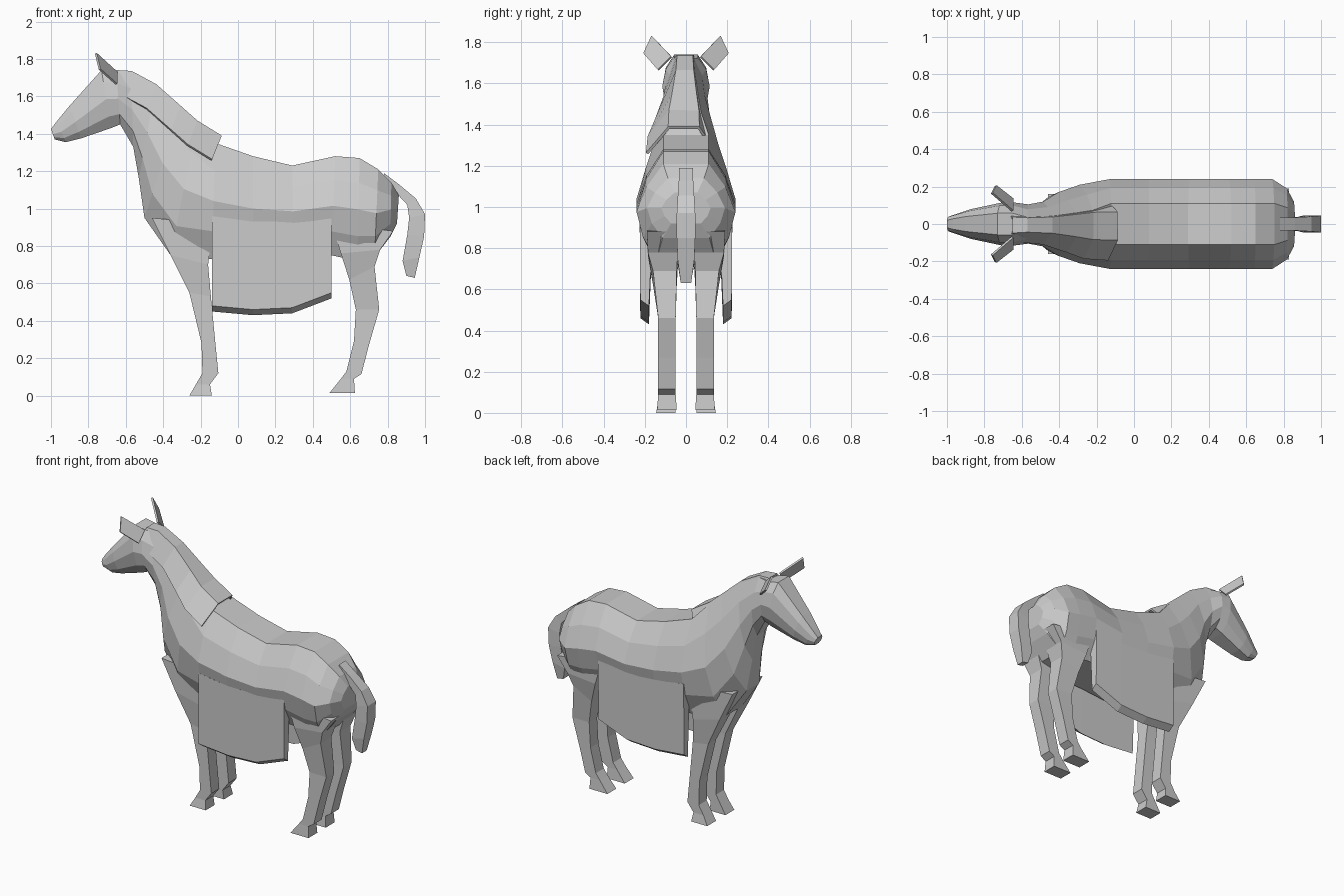
import bpy, bmesh

coat = bpy.data.materials.new("plain_grey")
coat.diffuse_color = (0.6, 0.6, 0.6, 1)


def loft(name, rings, cap=True, mirror=False, thick=0):
    """Skin a list of equal-length rings; open strips when cap is False."""
    bm = bmesh.new()
    rows = [[bm.verts.new(p) for p in ring] for ring in rings]
    n = len(rows[0])
    for a, b in zip(rows, rows[1:]):
        for i in range(n if cap else n - 1):
            j = (i + 1) % n
            bm.faces.new((a[i], a[j], b[j], b[i]))
    if cap:
        bm.faces.new(rows[0])
        bm.faces.new(rows[-1])
    bmesh.ops.recalc_face_normals(bm, faces=bm.faces)
    mesh = bpy.data.meshes.new(name)
    bm.to_mesh(mesh)
    bm.free()
    mesh.materials.append(coat)
    ob = bpy.data.objects.new(name, mesh)
    bpy.context.collection.objects.link(ob)
    if thick:
        mod = ob.modifiers.new("thickness", 'SOLIDIFY')
        mod.thickness, mod.offset = thick, 0
    if mirror:
        mod = ob.modifiers.new("mirror", 'MIRROR')
        mod.use_axis = (False, True, False)
        mod.use_mirror_merge = False
    return ob


def oval(tx, tz, bx, bz, w, shape):
    """Ten-sided ring between a top and a bottom point."""
    half = [(tx + (bx - tx) * t, w * k, tz + (bz - tz) * t) for t, k in shape]
    return half + [(x, -y, z) for x, y, z in reversed(half)]


TRUNK = ((0, .46), (.24, .8), (.5, 1), (.76, .87), (1, .6))
NECK = ((0, .35), (.22, .75), (.5, 1), (.78, .85), (1, .4))
HEAD = ((0, .5), (.2, .85), (.5, 1), (.8, .85), (1, .5))

# Body, neck and head: top x, top z, bottom x, bottom z, half width
trunk = [(.86, 1.07, .85, .92, .12), (.82, 1.14, .815, .85, .19),
         (.75, 1.21, .73, .74, .24), (.65, 1.27, .64, .72, .24),
         (.52, 1.28, .5, .75, .24), (.29, 1.23, .3, .74, .24),
         (.08, 1.28, .08, .72, .24), (-.12, 1.35, -.14, .73, .24)]
neck = [(-.22, 1.46, -.36, .75, .21), (-.31, 1.54, -.5, .95, .17),
        (-.44, 1.655, -.53, 1.16, .12), (-.57, 1.725, -.56, 1.33, .105)]
head = [(-.65, 1.725, -.63, 1.45, .115), (-.73, 1.74, -.68, 1.43, .115),
        (-.9, 1.55, -.84, 1.375, .08), (-.97, 1.465, -.92, 1.355, .055),
        (-1, 1.425, -.98, 1.37, .04)]
loft("body", [oval(*r, TRUNK) for r in trunk]
     + [oval(*r, NECK) for r in neck] + [oval(*r, HEAD) for r in head])


# Legs: front x, front z, back x, back z, inner y, outer y
def leg(name, rows):
    loft(name, [[(fx, yi, fz), (bx, yi, bz), (bx, yo, bz), (fx, yo, fz)]
                for fx, fz, bx, bz, yi, yo in rows], mirror=True)


leg("front_leg", [(-.46, .95, -.13, .92, .03, .16), (-.36, .75, -.16, .7, .04, .155),
                  (-.26, .55, -.145, .53, .05, .135), (-.195, .28, -.12, .27, .05, .135),
                  (-.19, .12, -.105, .12, .05, .135), (-.225, .06, -.15, .06, .05, .135),
                  (-.26, 0, -.14, 0, .05, .145)])
leg("hind_leg", [(.5, .92, .83, .88, .05, .19), (.55, .76, .76, .78, .04, .185),
                 (.595, .62, .73, .69, .045, .16), (.63, .46, .755, .46, .05, .135),
                 (.62, .29, .70, .27, .05, .135), (.58, .13, .66, .115, .05, .135),
                 (.55, .09, .62, .09, .05, .135), (.49, .015, .625, .015, .045, .14)])

# Side flaps hanging from the trunk: x, top z, bottom z
loft("side_flap", [[(x, .16, zt), (x, .225, zt), (x, .222, zb + .03), (x, .18, zb)]
                   for x, zt, zb in ((-.14, .96, .45), (.08, .93, .43),
                                     (.29, .93, .44), (.5, .95, .52))], mirror=True)

# Ears
loft("ear", [[(-.65, .07, 1.73), (-.65, .135, 1.665)],
             [(-.76, .165, 1.83), (-.74, .205, 1.745)]],
     cap=False, mirror=True, thick=.012)

# Mane lying over the crest and falling to one side
mane = [(-.65, 1.73, .115)] + [(r[0], r[1], r[4]) for r in reversed(neck)] + [(-.09, 1.38, .22)]
loft("mane", [[(x - .03, w * .42, z - .04), (x, w * .28, z + .005),
               (x, -w * .38, z + .005), (x - .05, -w * .86, z - .12)]
              for x, z, w in mane], cap=False, thick=.014)

# Tail: outer x, outer z, inner x, inner z, half width
tail = [(.78, 1.19, .78, 1.13, .035), (.86, 1.13, .84, 1.09, .035),
        (.95, 1.055, .905, 1.02, .04), (1, .97, .915, .95, .045),
        (.995, .85, .905, .86, .045), (.97, .74, .88, .72, .04),
        (.945, .63, .9, .64, .025)]
loft("tail", [[(ox, -w, oz), (ox, w, oz), (ix, w, iz), (ix, -w, iz)]
              for ox, oz, ix, iz, w in tail])
